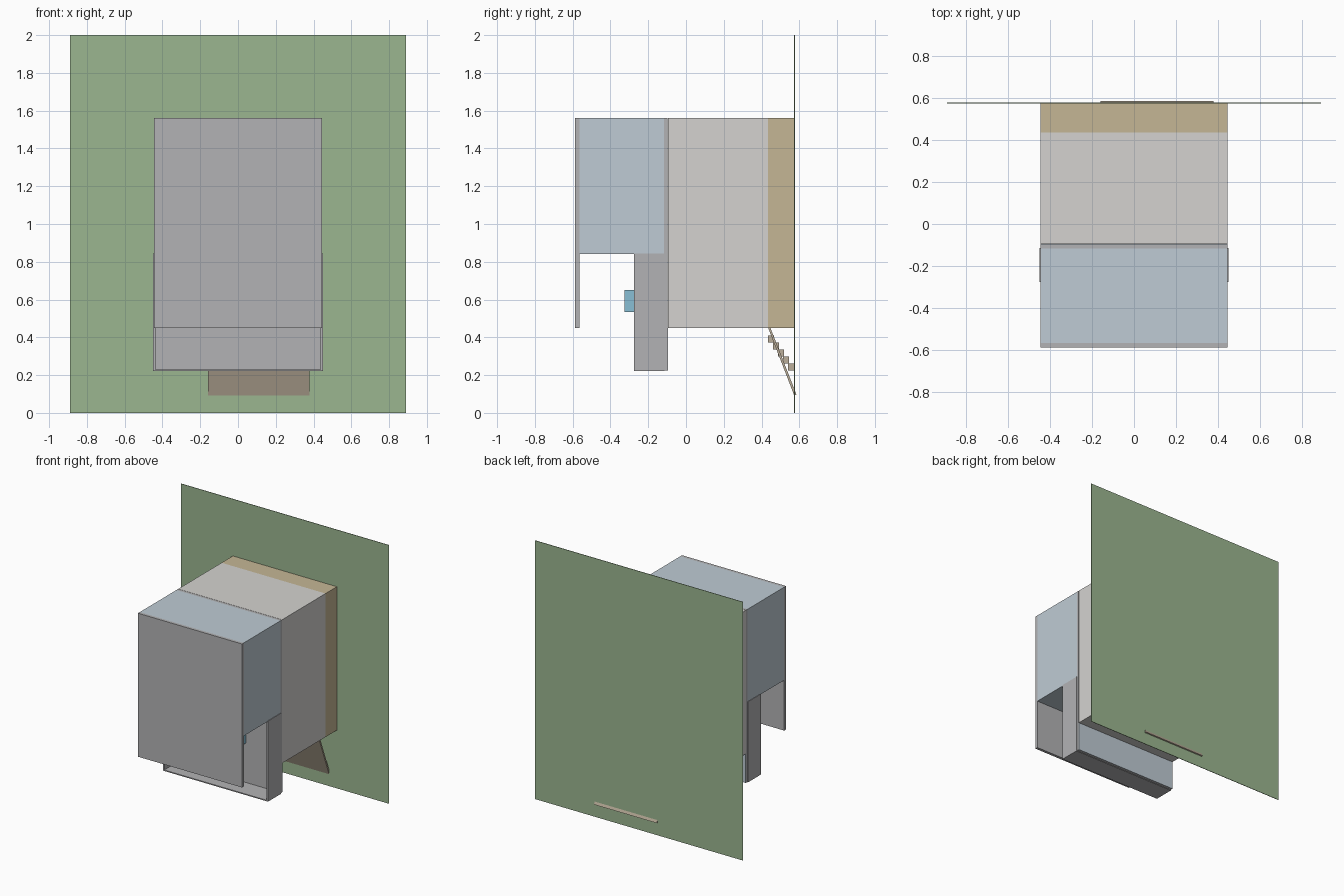
import bpy, math

if "Cube" in bpy.data.objects:
    bpy.data.objects.remove(bpy.data.objects["Cube"])


def material(name, rgb):
    m = bpy.data.materials.new(name)
    m.diffuse_color = (*rgb, 1)
    m.use_nodes = True
    m.node_tree.nodes["Principled BSDF"].inputs["Base Color"].default_value = m.diffuse_color
    return m


GREEN = material("lawn_green", (0.33, 0.47, 0.28))
BLUE = material("pale_blue", (0.52, 0.60, 0.66))
WATER = material("water_blue", (0.25, 0.52, 0.66))
STONE = material("pale_stone", (0.66, 0.65, 0.63))
EARTH = material("ochre", (0.56, 0.47, 0.30))
WOOD = material("ramp_brown", (0.50, 0.43, 0.33))
GREY = material("slab_grey", (0.45, 0.45, 0.46))


def box(name, x, y, z, mat):
    """Box from (min, max) ranges on each axis."""
    lo, hi = zip(x, y, z)
    verts = [(a, b, c) for a in (lo[0], hi[0]) for b in (lo[1], hi[1]) for c in (lo[2], hi[2])]
    faces = [(0, 1, 3, 2), (4, 6, 7, 5), (0, 4, 5, 1), (2, 3, 7, 6), (0, 2, 6, 4), (1, 5, 7, 3)]
    return mesh(name, verts, faces, mat)


def mesh(name, verts, faces, mat):
    me = bpy.data.meshes.new(name)
    me.from_pydata(verts, [], faces)
    me.materials.append(mat)
    ob = bpy.data.objects.new(name, me)
    bpy.context.collection.objects.link(ob)
    return ob


def extrude_x(name, profile, x, mat):
    """Sweep a y-z profile along x."""
    n = len(profile)
    verts = [(s, y, z) for s in x for y, z in profile]
    faces = [tuple(reversed(range(n))), tuple(range(n, 2 * n))]
    faces += [(i, (i + 1) % n, n + (i + 1) % n, n + i) for i in range(n)]
    return mesh(name, verts, faces, mat)


W = (-0.445, 0.445)
TOP = 1.56

# Lawn: the house lies with its roof towards -y
box("lawn", (-0.89, 0.89), (0.573, 0.577), (0, 2), GREEN)

# House body, stacked from the lawn to the roof
box("foundation", W, (0.435, 0.573), (0.45, TOP), EARTH)
box("ground_floor", W, (-0.095, 0.435), (0.45, TOP), STONE)
box("middle_slab", W, (-0.117, -0.097), (0.225, TOP), GREY)
box("upper_floor", W, (-0.565, -0.117), (0.84, TOP), BLUE)
box("roof_slab", W, (-0.587, -0.565), (0.45, TOP), GREY)

# Balcony: blue underside and thin parapets
box("balcony_underside", W, (-0.097, -0.094), (0.225, 0.45), BLUE)
for side, name in ((-1, "left_parapet"), (1, "right_parapet")):
    xs = sorted((side * 0.438, side * 0.449))
    box(name, xs, (-0.275, -0.115), (0.222, 0.845), GREY)
box("front_parapet", (-0.438, 0.438), (-0.275, -0.117), (0.222, 0.23), GREY)
box("balcony_tub", (-0.15, 0.15), (-0.325, -0.117), (0.535, 0.65), WATER)

# Entrance ramp, dipping just through the lawn
extrude_x("ramp", [(0.435, 0.45), (0.447, 0.45), (0.585, 0.097), (0.573, 0.092)],
          (-0.16, 0.378), WOOD)

# Entrance steps beside the ramp
for i in range(5):
    y, z = 0.434 + i * 0.0265, 0.373 - i * 0.037
    box(f"step_{i + 1}", (-0.40, -0.18), (y, y + 0.033), (z, z + 0.036), WOOD)
